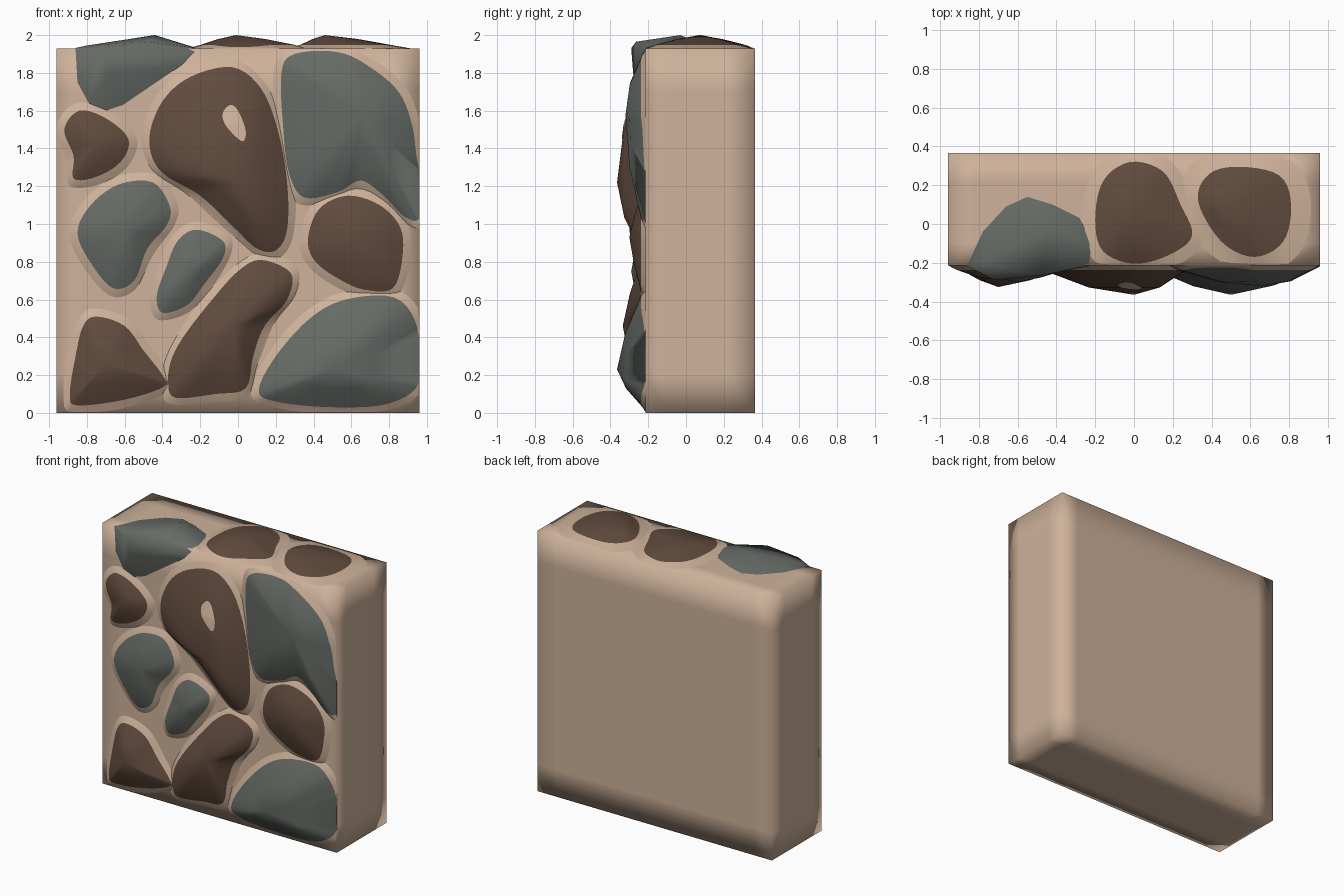
import bpy, bmesh
from mathutils import Vector
from mathutils.bvhtree import BVHTree

if "Cube" in bpy.data.objects:
    bpy.data.objects.remove(bpy.data.objects["Cube"])

HX, YF, YB, ZT = 0.96, -0.215, 0.365, 1.93   # slab half width, front, back, top


def material(name, rgb):
    m = bpy.data.materials.new(name)
    m.diffuse_color = (*rgb, 1)
    m.use_nodes = True
    m.node_tree.nodes["Principled BSDF"].inputs["Base Color"].default_value = m.diffuse_color
    return m


MORTAR = material("tan_mortar", (0.62, 0.445, 0.325))
BROWN = material("brown_stone", (0.120, 0.070, 0.047))
GREY = material("grey_stone", (0.130, 0.145, 0.130))


def finish(bm, name, mats):
    me = bpy.data.meshes.new(name)
    for f in bm.faces:
        f.smooth = True
    bm.to_mesh(me)
    bm.free()
    for m in mats:
        me.materials.append(m)
    ob = bpy.data.objects.new(name, me)
    bpy.context.collection.objects.link(ob)
    return ob


def spline(pts, n=5):
    """Closed smooth curve through a few outline points."""
    out, k = [], len(pts)
    P = [Vector(p) for p in pts]
    for i in range(k):
        a, b, c, d = P[i - 1], P[i], P[(i + 1) % k], P[(i + 2) % k]
        for j in range(n):
            t = j / n
            out.append(0.5 * (2 * b + (c - a) * t + (2 * a - 5 * b + 4 * c - d) * t * t
                              + (3 * b - a - 3 * c + d) * t ** 3))
    return out


def front(u, v, h):
    return Vector((u, YF - h, v))


def top(u, v, h):
    return Vector((u, v, ZT + h))


def stone(name, colour, peak, pts, place=front, edge=0.02, skirt=0.05, bulge=0.6):
    """Low mound: mortar skirt, painted outline, middle ring, peak."""
    lo, hi = ((-HX, 0), (HX, ZT)) if place is front else ((-HX, YF), (HX, YB))
    c, H = Vector(peak[:2]), peak[2]

    def clamp(p):
        return Vector([min(max(p[i], lo[i]), hi[i]) for i in (0, 1)])

    line = [clamp(p) for p in spline(pts)]
    rings = [[], [], []]
    bm = bmesh.new()
    for p in line:
        d = min(p[0] - lo[0], hi[0] - p[0], p[1] - lo[1], hi[1] - p[1])
        e = 0.003 + edge * min(1, d / 0.05)
        q = clamp(p + (p - c).normalized() * skirt)
        m = c.lerp(p, 0.5)
        rings[0].append(bm.verts.new(place(*q, -0.003)))
        rings[1].append(bm.verts.new(place(*p, e)))
        rings[2].append(bm.verts.new(place(*m, e + (H - e) * bulge)))
    tip = bm.verts.new(place(*c, H))
    n = len(line)
    for i in range(n):
        j = (i + 1) % n
        for r in (0, 1):
            f = bm.faces.new((rings[r][i], rings[r][j], rings[r + 1][j], rings[r + 1][i]))
            f.material_index = 1 - r
        bm.faces.new((rings[2][i], rings[2][j], tip))
    out = place(0, 0, 1) - place(0, 0, 0)
    bm.normal_update()
    for f in bm.faces:
        if f.normal.dot(out) < 0:
            f.normal_flip()
    return finish(bm, name, [colour, MORTAR])


# Slab: box with inset edge loops so smooth shading rounds its rim
bm = bmesh.new()
bmesh.ops.create_cube(bm, size=1)
for v in bm.verts:
    v.co = Vector((v.co.x * 2 * HX, YB if v.co.y > 0 else YF, ZT if v.co.z > 0 else 0))
for axis, spots in ((0, (-0.82, 0.82)), (1, (-0.1, 0.22)), (2, (0.2, 1.7))):
    for s in spots:
        co, no = Vector((0, 0, 0)), Vector((0, 0, 0))
        co[axis], no[axis] = s, 1
        bmesh.ops.bisect_plane(bm, geom=bm.verts[:] + bm.edges[:] + bm.faces[:],
                               plane_co=co, plane_no=no)
finish(bm, "mortar_slab", [MORTAR])

# Front stones
big = stone("large_centre_stone", BROWN, (0.0, 1.22, 0.15),
            [(-.47, 1.45), (-.4, 1.65), (-.25, 1.78), (-.03, 1.83), (.12, 1.72), (.21, 1.5),
             (.26, 1.22), (.26, .97), (.2, .86), (.1, .87), (-.02, .98), (-.2, 1.15),
             (-.41, 1.28)], bulge=0.7)
stone("upper_right_stone", GREY, (.66, 1.58, 0.105),
      [(.23, 1.8), (.3, 1.9), (.53, 1.91), (.7, 1.83), (.85, 1.7), (.92, 1.53), (.945, 1.36),
       (.97, 1.2), (.96, 1.03), (.88, 1.04), (.77, 1.15), (.65, 1.23), (.53, 1.17),
       (.35, 1.14), (.27, 1.27), (.24, 1.5)], bulge=0.75)
stone("upper_left_stone", BROWN, (-.75, 1.43, 0.07),
      [(-.92, 1.5), (-.84, 1.6), (-.7, 1.56), (-.58, 1.45), (-.62, 1.33), (-.75, 1.25),
       (-.87, 1.24), (-.87, 1.36)])
stone("left_stone", GREY, (-.6, .97, 0.085),
      [(-.85, .95), (-.78, 1.1), (-.63, 1.21), (-.45, 1.22), (-.36, 1.09), (-.38, .99),
       (-.48, .87), (-.55, .7), (-.66, .66), (-.77, .78)])
stone("small_centre_stone", GREY, (-.26, .75, 0.075),
      [(-.38, .77), (-.32, .91), (-.22, .97), (-.08, .91), (-.08, .82), (-.18, .68),
       (-.27, .57), (-.4, .53), (-.43, .62)])
stone("right_stone", BROWN, (.62, .93, 0.085),
      [(.37, .92), (.43, 1.08), (.58, 1.15), (.75, 1.1), (.86, .98), (.87, .82), (.82, .66),
       (.68, .65), (.55, .7), (.41, .8)])
stone("lower_right_stone", GREY, (.5, .23, 0.15),
      [(.11, .12), (.2, .3), (.38, .5), (.57, .6), (.83, .61), (.95, .45), (.965, .17),
       (.8, .05), (.5, .03), (.2, .06)], bulge=0.65)
stone("lower_centre_stone", BROWN, (-.03, .46, 0.12),
      [(-.37, .16), (-.35, .29), (-.27, .43), (-.12, .62), (0, .75), (.12, .81), (.28, .74),
       (.26, .6), (.14, .46), (.08, .3), (.04, .13), (-.12, .1), (-.33, .08)])
stone("lower_left_stone", BROWN, (-.7, .26, 0.11),
      [(-.89, .1), (-.86, .3), (-.82, .46), (-.75, .51), (-.6, .46), (-.5, .33), (-.4, .2),
       (-.39, .14), (-.6, .07), (-.85, .04)])

# Top stones
stone("top_centre_stone", BROWN, (-.01, .07, 0.07),
      [(-.2, .02), (-.16, .22), (-.02, .32), (.15, .27), (.24, .1), (.3, -.06), (.18, -.16),
       (0, -.205), (-.16, -.14)], place=top, edge=0.015, skirt=0.08)
stone("top_right_stone", BROWN, (.46, .08, 0.07),
      [(.33, .12), (.39, .26), (.55, .295), (.75, .25), (.81, .1), (.77, -.09), (.62, -.17),
       (.45, -.09)], place=top, edge=0.015, skirt=0.12)

# Corner stone wrapping from the front over the top edge
bm = bmesh.new()
rim = [(-.86, ZT), (-.85, 1.75), (-.79, 1.64), (-.7, 1.6), (-.61, 1.63), (-.5, 1.71),
       (-.3, 1.84), (-.23, 1.91)]
crown = [(-.86, YF), (-.78, -.04), (-.66, .09), (-.55, .14), (-.42, .1), (-.28, .03),
         (-.22, -.1), (-.23, -.2)]
peaks = [(-.44, -.03, 2.0), (-.48, -.265, 1.965), (-.72, -.29, 1.93), (-.68, -.28, 1.8),
         (-.8, -.2, 1.945)]
for p in ([front(u, v, 0.002) for u, v in rim] + [top(u, v, 0.002) for u, v in crown]
          + [Vector(p) for p in peaks]):
    bm.verts.new(p)
res = bmesh.ops.convex_hull(bm, input=bm.verts[:])
bmesh.ops.recalc_face_normals(bm, faces=bm.faces[:])
hidden = [f for f in bm.faces
          if f.calc_center_median().y > YF - 0.003 and f.calc_center_median().z < ZT + 0.003]
bmesh.ops.delete(bm, geom=hidden, context='FACES')
finish(bm, "top_left_corner_stone", [GREY])

# Mortar fleck on the large stone, draped over its surface
bm = bmesh.new()
bm.from_mesh(big.data)
tree = BVHTree.FromBMesh(bm)
bm.free()
bm = bmesh.new()


def drape(p):
    hit = tree.ray_cast(Vector((p[0], -2, p[1])), Vector((0, 1, 0)))[0]
    return bm.verts.new(hit + Vector((0, -0.004, 0)))


mid = Vector((-0.015, 1.54))
line = spline([(-.08, 1.59), (-.04, 1.63), (.0, 1.6), (.04, 1.5), (.03, 1.44), (-.01, 1.46),
               (-.07, 1.53)])
outer = [drape(p) for p in line]
inner = [drape(mid.lerp(p, 0.5)) for p in line]
hub = drape(mid)
for i in range(len(line)):
    j = (i + 1) % len(line)
    bm.faces.new((outer[i], outer[j], inner[j], inner[i]))
    bm.faces.new((inner[i], inner[j], hub))
bm.normal_update()
for f in bm.faces:
    if f.normal.y > 0:
        f.normal_flip()
finish(bm, "mortar_fleck", [MORTAR])
